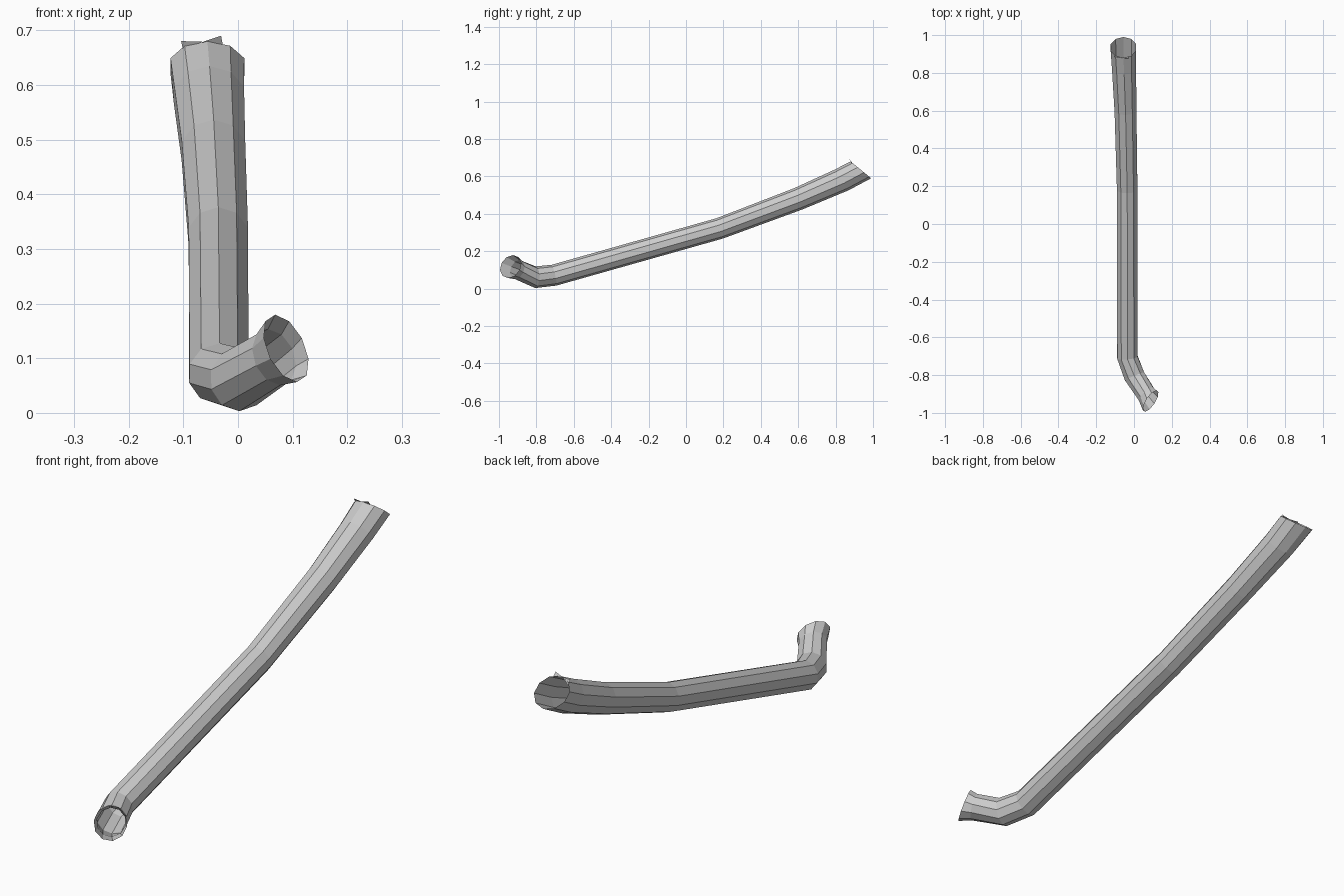
import bpy, bmesh, math
from mathutils import Vector

if "Cube" in bpy.data.objects:
    bpy.data.objects.remove(bpy.data.objects["Cube"])

SIDES = 10
# Cross-sections along the pipe: centre, facing direction, radius
SECTIONS = [
    ((0.088, -0.938, 0.118), (-0.75, 0.50, -0.35), 0.066),   # flared front mouth
    ((0.066, -0.902, 0.102), (-0.66, 0.68, -0.30), 0.054),   # neck
    ((0.002, -0.805, 0.061), (-0.38, 0.92, -0.02), 0.058),   # elbow
    ((-0.035, -0.705, 0.072), (-0.10, 0.97, 0.22), 0.057),   # start of the long run
    ((-0.036, 0.18, 0.322), (0.00, 0.95, 0.30), 0.057),
    ((-0.045, 0.60, 0.480), (-0.02, 0.92, 0.38), 0.061),
    ((-0.053, 0.83, 0.580), (-0.02, 0.80, 0.58), 0.067),
    ((-0.056, 0.935, 0.635), (0.00, 0.63, 0.77), 0.071),     # slanted rear mouth
]


def ring(bm, centre, facing, radius):
    n = Vector(facing).normalized()
    u = n.cross(Vector((0, 0, 1))).normalized()
    v = u.cross(n)
    return [bm.verts.new(Vector(centre)
                         + radius * (u * math.sin(a) + v * math.cos(a)))
            for a in (2 * math.pi * i / SIDES for i in range(SIDES))]


def finish(bm, name):
    mesh = bpy.data.meshes.new(name)
    bm.to_mesh(mesh)
    bm.free()
    obj = bpy.data.objects.new(name, mesh)
    bpy.context.collection.objects.link(obj)
    return obj


# Open-ended bent pipe
bm = bmesh.new()
rings = [ring(bm, *s) for s in SECTIONS]
for a, b in zip(rings, rings[1:]):
    for i in range(SIDES):
        j = (i + 1) % SIDES
        bm.faces.new((a[i], a[j], b[j], b[i]))
bmesh.ops.recalc_face_normals(bm, faces=bm.faces)
finish(bm, "bent_pipe")

# Small torn slivers on the rear rim
bm = bmesh.new()
for tri in (((-0.104, 0.885, 0.680), (-0.066, 0.880, 0.679), (-0.100, 0.895, 0.660)),
            ((-0.031, 0.875, 0.690), (-0.066, 0.880, 0.678), (-0.028, 0.885, 0.674))):
    bm.faces.new([bm.verts.new(p) for p in tri])
finish(bm, "rim_slivers")
